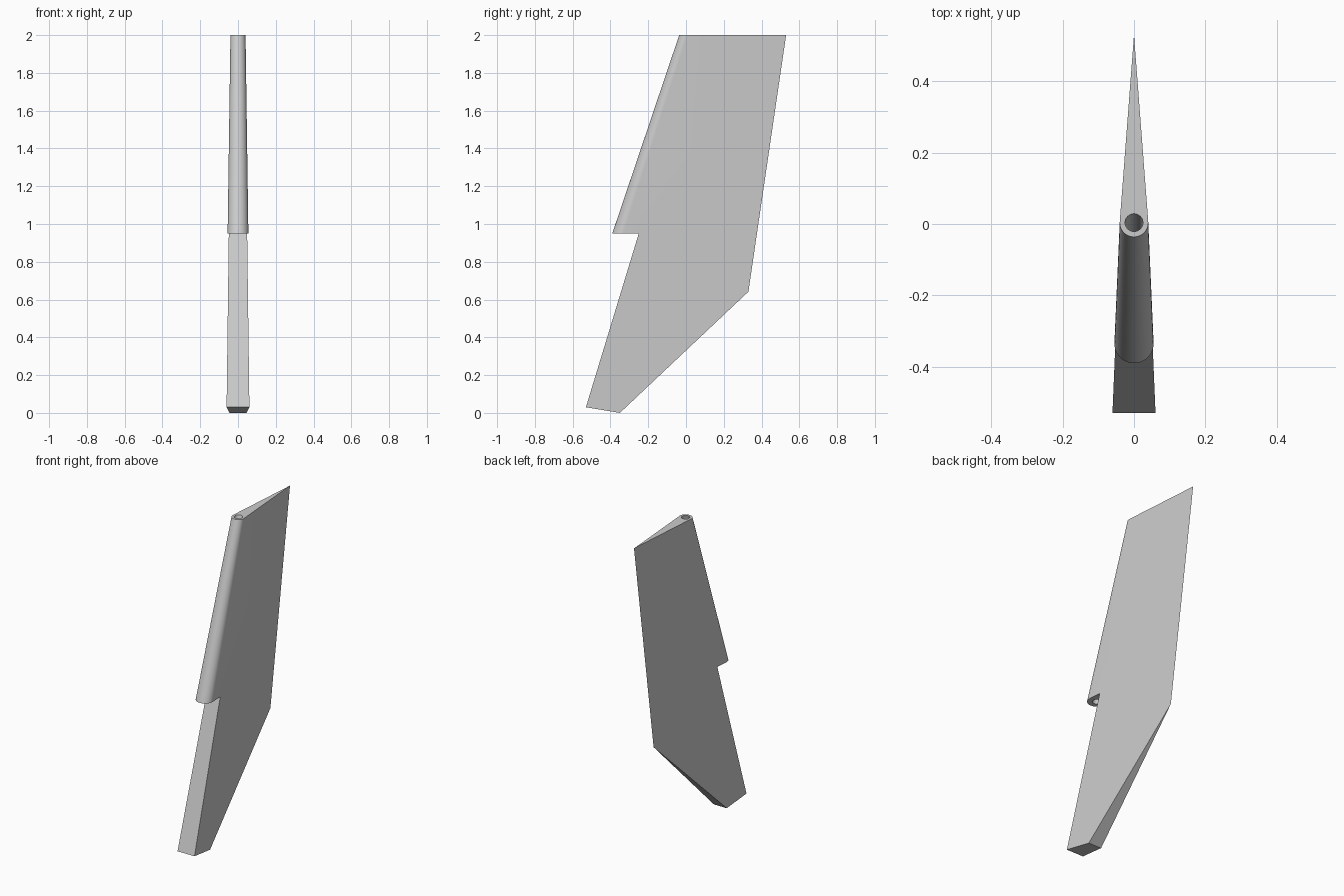
import bpy, bmesh, math

cube = bpy.data.objects.get("Cube")
if cube:
    bpy.data.objects.remove(cube, do_unlink=True)

grey = bpy.data.materials.new("light grey")
grey.use_nodes = True
COLOUR = (0.6, 0.6, 0.6, 1)
grey.diffuse_color = COLOUR
grey.node_tree.nodes["Principled BSDF"].inputs["Base Color"].default_value = COLOUR


def loft(name, rings):
    """Closed solid through matching rings of points."""
    bm = bmesh.new()
    loops = [[bm.verts.new(p) for p in ring] for ring in rings]
    n = len(loops[0])
    for a, b in zip(loops, loops[1:]):
        for i in range(n):
            j = (i + 1) % n
            bm.faces.new((a[i], a[j], b[j], b[i]))
    bm.faces.new(loops[0])
    bm.faces.new(loops[-1])
    bmesh.ops.recalc_face_normals(bm, faces=bm.faces)
    mesh = bpy.data.meshes.new(name)
    bm.to_mesh(mesh)
    bm.free()
    mesh.materials.append(grey)
    obj = bpy.data.objects.new(name, mesh)
    bpy.context.collection.objects.link(obj)
    return obj


def axis_y(z):
    return 0.004 - (2 - z) * 0.323


def foil_ring(z):
    """Teardrop section: round nose with flanks tangent to it, sharp tail."""
    r = 0.04 + (2 - z) * 0.0143
    tail = 0.53 - (2 - z) * 0.147
    y = axis_y(z)
    tangent = math.acos(r / (tail - y))
    steps = 32
    ring = []
    for i in range(steps + 1):
        a = tangent + (2 * math.pi - 2 * tangent) * i / steps
        ring.append((r * math.sin(a), y + r * math.cos(a), z))
    return ring + [(0, tail, z)]


def bore_ring(z, r=0.025):
    return [(r * math.sin(a), axis_y(z) + r * math.cos(a), z)
            for a in (math.tau * i / 32 for i in range(32))]


# Tapered foil, longer than needed so the outline can trim it
blade = loft("rudder_blade", [foil_ring(-0.1), foil_ring(2.1)])

# Side outline with the notch below the pivot tube
outline = [(-0.6, 2), (0.7, 2), (0.7, 0.99), (-0.35, 0),
           (-0.53, 0.03), (-0.25, 0.95), (-0.6, 0.95)]
trim = loft("outline_cutter", [[(x, y, z) for y, z in outline] for x in (-0.2, 0.2)])

# Bore for the pivot pin
bore = loft("bore_cutter", [bore_ring(0.8), bore_ring(2.2)])

bpy.ops.object.select_all(action='DESELECT')
blade.select_set(True)
bpy.context.view_layer.objects.active = blade
for cutter, op in ((trim, 'INTERSECT'), (bore, 'DIFFERENCE')):
    mod = blade.modifiers.new("cut", 'BOOLEAN')
    mod.operation = op
    mod.solver = 'EXACT'
    mod.object = cutter
    bpy.ops.object.modifier_apply(modifier=mod.name)
    bpy.data.objects.remove(cutter, do_unlink=True)

bpy.ops.object.shade_smooth_by_angle(angle=math.radians(30))
